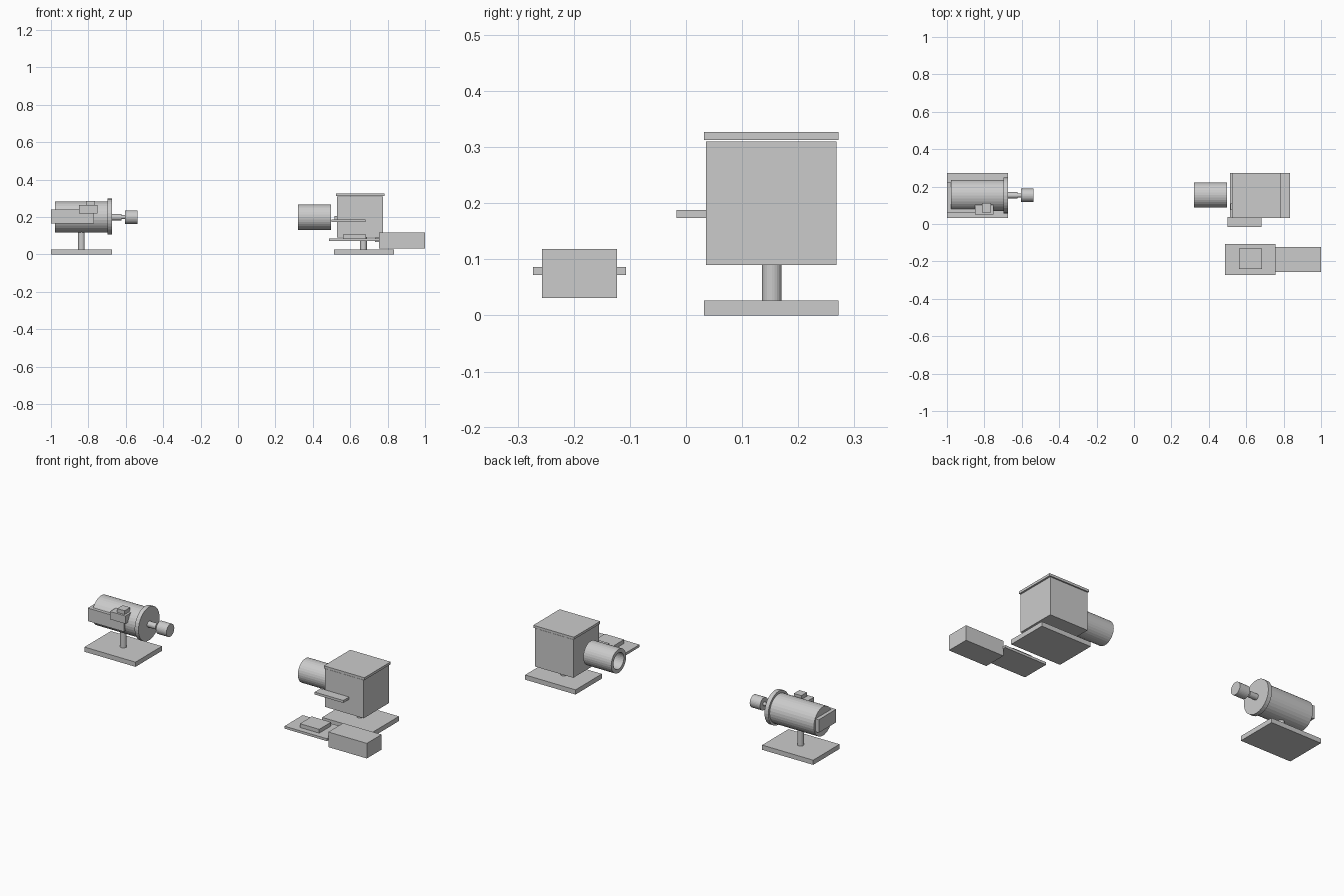
import bpy, bmesh, math
from mathutils import Matrix

if "Cube" in bpy.data.objects:
    bpy.data.objects.remove(bpy.data.objects["Cube"])


def finish(name, bm, smooth=False):
    bmesh.ops.recalc_face_normals(bm, faces=bm.faces)
    me = bpy.data.meshes.new(name)
    bm.to_mesh(me)
    bm.free()
    ob = bpy.data.objects.new(name, me)
    bpy.context.collection.objects.link(ob)
    return ob


def box(name, x, y, z):
    bm = bmesh.new()
    bmesh.ops.create_cube(bm, size=1)
    for v in bm.verts:
        for i, (lo, hi) in enumerate((x, y, z)):
            v.co[i] = lo if v.co[i] < 0 else hi
    return finish(name, bm)


def lathe_x(name, profile, y, z, n=32, closed=False):
    """Revolve (x, radius) points about a line parallel to x."""
    bm = bmesh.new()
    rings = [[bm.verts.new((x, y + r * math.cos(2 * math.pi * i / n),
                            z + r * math.sin(2 * math.pi * i / n)))
              for i in range(n)] for x, r in profile]
    pairs = list(zip(rings, rings[1:]))
    if closed:
        pairs.append((rings[-1], rings[0]))
    else:
        bm.faces.new(rings[0])
        bm.faces.new(rings[-1])
    for a, b in pairs:
        for i in range(n):
            j = (i + 1) % n
            bm.faces.new((a[i], a[j], b[j], b[i]))
    return finish(name, bm)


def post(name, x, y, z0, z1, r, n=24):
    bm = bmesh.new()
    bmesh.ops.create_cone(bm, cap_ends=True, segments=n, radius1=r, radius2=r,
                          depth=z1 - z0,
                          matrix=Matrix.Translation((x, y, (z0 + z1) / 2)))
    return finish(name, bm)


AY, AZ = 0.153, 0.20   # shared optical axis

# Stands
for side, x0, x1, px, top in (("source", -1.0, -0.675, -0.837, 0.13),
                              ("detector", 0.513, 0.834, 0.671, 0.09)):
    box(side + "_base", (x0, x1), (0.032, 0.272), (0, 0.027))
    post(side + "_post", px, AY, 0.027, top, 0.0175)

# Source unit: barrel, flange, stepped shaft and end knob
lathe_x("source_barrel", [(-0.979, 0.083), (-0.698, 0.083)], AY, AZ)
lathe_x("source_flange", [(-0.698, 0.096), (-0.674, 0.096)], AY, AZ + 0.002)
lathe_x("source_shaft", [(-0.674, 0.017), (-0.622, 0.017),
                         (-0.622, 0.011), (-0.604, 0.011)], AY, AZ)
lathe_x("source_knob", [(-0.604, 0.036), (-0.538, 0.036)], AY, AZ)
box("source_rear_block", (-1.0, -0.77), (0.062, 0.221), (0.165, 0.24))
box("source_side_block", (-0.85, -0.752), (0.05, 0.105), (0.22, 0.265))
box("source_side_cap", (-0.813, -0.765), (0.062, 0.112), (0.265, 0.287))

# Detector unit: housing, lid, hollow tube, shelf and port
box("detector_housing", (0.53, 0.775), (0.036, 0.268), (0.09, 0.31))
box("detector_lid", (0.524, 0.782), (0.032, 0.272), (0.313, 0.327))
lathe_x("detector_tube", [(0.32, 0.068), (0.498, 0.068),
                          (0.498, 0.047), (0.32, 0.047)], AY + 0.002, AZ, closed=True)
box("detector_shelf", (0.5, 0.682), (-0.017, 0.037), (0.174, 0.188))
box("detector_port", (0.515, 0.53), (0.075, 0.11), (0.185, 0.206))

# Control unit: board, raised pad, connector and box
box("control_board", (0.487, 0.757), (-0.273, -0.107), (0.072, 0.086))
box("control_pad", (0.562, 0.685), (-0.24, -0.132), (0.086, 0.108))
box("control_connector", (0.733, 0.757), (-0.205, -0.18), (0.066, 0.092))
box("control_box", (0.755, 1.0), (-0.257, -0.123), (0.031, 0.118))
